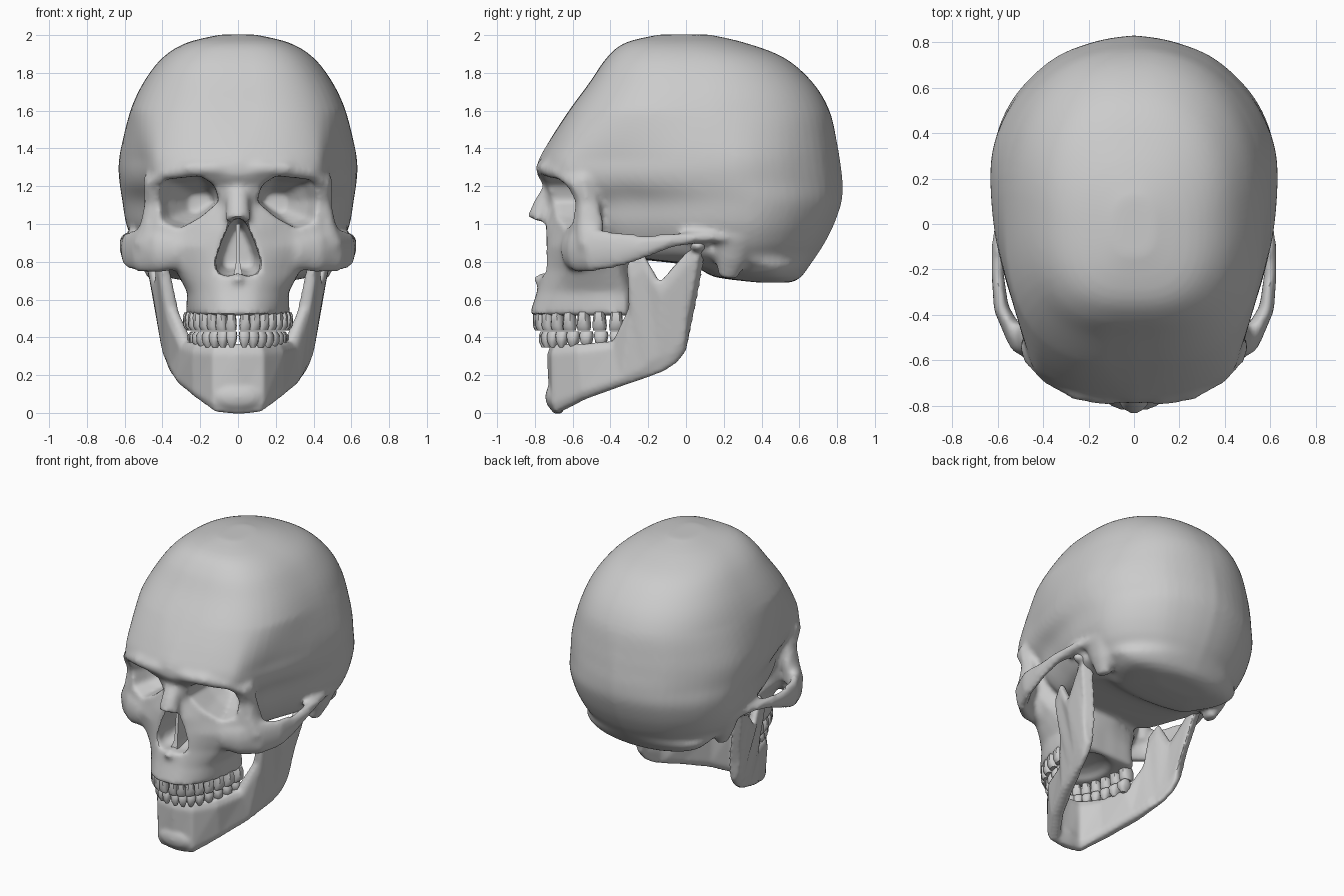
import bpy, bmesh, math
from mathutils import Vector, Matrix

if "Cube" in bpy.data.objects:
    bpy.data.objects.remove(bpy.data.objects["Cube"])


def spline(rows, n=5):
    """Catmull-Rom refinement of a list of equal-length tuples."""
    out = []
    for i in range(len(rows) - 1):
        a, b, c, d = (rows[max(i - 1, 0)], rows[i], rows[i + 1], rows[min(i + 2, len(rows) - 1)])
        for t in (k / n for k in range(n)):
            out.append(tuple(.5 * (2 * q + (r - p) * t + (2 * p - 5 * q + 4 * r - s) * t * t
                                   + (3 * q - p - 3 * r + s) * t ** 3)
                             for p, q, r, s in zip(a, b, c, d)))
    return out + [tuple(rows[-1])]


def loft(bm, rings):
    """Closed skin over a list of equal-sized point rings."""
    vs = [[bm.verts.new(p) for p in r] for r in rings]
    n = len(vs[0])
    for a, b in zip(vs, vs[1:]):
        for i in range(n):
            j = (i + 1) % n
            bm.faces.new((a[i], a[j], b[j], b[i]))
    bm.faces.new(vs[0])
    bm.faces.new(vs[-1][::-1])


def blob(bm, loc, size):
    m = Matrix.Translation(loc) @ Matrix.Diagonal((*size, 1))
    bmesh.ops.create_icosphere(bm, subdivisions=3, radius=1, matrix=m)


def tube(bm, pts, ref, s=1):
    """Elliptical sweep; pts are (x, y, z, side radius, up radius)."""
    P = [Vector((p[0] * s, p[1], p[2])) for p in pts]
    rings = []
    for i, p in enumerate(P):
        d = (P[min(i + 1, len(P) - 1)] - P[max(i - 1, 0)]).normalized()
        side = d.cross(Vector(ref)).normalized()
        up = side.cross(d)
        rings.append([p + side * pts[i][3] * math.cos(a) + up * pts[i][4] * math.sin(a)
                      for a in (k * math.tau / 12 for k in range(12))])
    loft(bm, rings)


def mirror_ring(half, z):
    """Half outline (x, y) from front to back -> full ring."""
    return [(x, y, z) for x, y in half] + [(-x, y, z) for x, y in half[-2:0:-1]]


def make(name, bm):
    bmesh.ops.recalc_face_normals(bm, faces=bm.faces[:])
    me = bpy.data.meshes.new(name)
    bm.to_mesh(me)
    bm.free()
    ob = bpy.data.objects.new(name, me)
    bpy.context.collection.objects.link(ob)
    return ob


def finish(ob, angle=40):
    bpy.ops.object.select_all(action='DESELECT')
    ob.select_set(True)
    bpy.context.view_layer.objects.active = ob
    bpy.ops.object.convert(target='MESH')
    bpy.ops.object.shade_smooth_by_angle(angle=math.radians(angle))


def fuse(ob, voxel, cutter=None, smooth=4):
    """Merge overlapping volumes, carve the cutter, soften."""
    def remesh():
        m = ob.modifiers.new("fuse", 'REMESH')
        m.mode, m.voxel_size = 'VOXEL', voxel
    remesh()
    if cutter:
        b = ob.modifiers.new("carve", 'BOOLEAN')
        b.operation, b.solver, b.object = 'DIFFERENCE', 'EXACT', cutter
        remesh()
    s = ob.modifiers.new("soften", 'SMOOTH')
    s.factor, s.iterations = 0.5, smooth
    finish(ob)
    if cutter:
        bpy.data.objects.remove(cutter)


# Braincase: horizontal slices (z, front y, back y, half width), fuller forehead towards the top
skull = bmesh.new()
slices = [(2.003, -.14, .12, .09), (1.96, -.32, .31, .27), (1.88, -.42, .52, .40),
          (1.75, -.51, .67, .50), (1.6, -.62, .76, .57), (1.43, -.73, .80, .615),
          (1.31, -.79, .82, .63), (1.22, -.76, .83, .625), (1.12, -.58, .825, .61),
          (1.0, -.53, .785, .59), (.9, -.46, .735, .55), (.83, -.36, .69, .50),
          (.78, .02, .655, .46), (.72, .15, .61, .38), (.69, .38, .56, .2)]
egg = spline([(0, 0), (.012, .24), (.03, .43), (.065, .62), (.11, .72), (.24, .82), (.37, .92),
              (.5, .985), (.66, 1), (.77, .92), (.86, .77), (.94, .54), (.985, .25), (1, 0)], 3)
rings = []
for z, yf, yb, w in spline(slices):
    k = min(max((z - 1.34) / .26, 0), 1)
    half = []
    for u, f in egg:
        p = 2.8 if u < .5 else 2.25
        full = max(1 - abs(1 - 2 * u) ** p, 0) ** (1 / p)
        half.append(((f + (full - f) * k) * w, yf + u * (yb - yf)))
    rings.append(mirror_ring(half, z))
loft(skull, rings)

# Face and upper jaw: half outlines per height
face = {
    .515: [(0, -.83), (.1, -.81), (.2, -.70), (.26, -.52), (.265, -.32), (.12, -.29)],
    .64: [(0, -.79), (.1, -.775), (.21, -.68), (.265, -.54), (.25, -.32), (.12, -.29)],
    .76: [(0, -.77), (.12, -.745), (.24, -.67), (.33, -.58), (.30, -.36), (.12, -.3)],
    .88: [(0, -.75), (.13, -.735), (.28, -.67), (.45, -.58), (.36, -.42), (.12, -.3)],
    .97: [(0, -.76), (.12, -.73), (.28, -.65), (.48, -.57), (.40, -.44), (.12, -.3)],
    1.1: [(0, -.75), (.1, -.70), (.28, -.64), (.485, -.55), (.44, -.45), (.12, -.3)],
    1.25: [(0, -.76), (.1, -.75), (.28, -.73), (.485, -.59), (.45, -.48), (.12, -.3)]}
loft(skull, [mirror_ring(spline(h + [(0, -.29)], 3), z) for z, h in face.items()])

# Nasal bones and nasal spine
tube(skull, [(0, -.70, 1.25, .075, .06), (0, -.705, 1.18, .065, .055),
             (0, -.755, 1.09, .065, .06), (0, -.785, 1.015, .07, .06)], (0, 1, 0))
blob(skull, (0, -.775, .705), (.03, .035, .025))

for s in (1, -1):
    # Brow ridge
    tube(skull, [(-.01, -.745, 1.285, .035, .035), (.12, -.76, 1.295, .04, .04),
                 (.25, -.74, 1.295, .038, .038), (.38, -.67, 1.27, .035, .035),
                 (.455, -.58, 1.21, .04, .035), (.46, -.52, 1.1, .03, .05)], (0, 0, 1), s)
    # Cheekbone and cheek arch
    tube(skull, [(.30, -.60, .86, .07, .10), (.42, -.57, .86, .06, .12),
                 (.52, -.50, .86, .045, .118), (.585, -.37, .865, .034, .10),
                 (.60, -.22, .88, .028, .064), (.595, -.08, .912, .032, .038),
                 (.56, .06, .93, .05, .032), (.53, .22, .93, .05, .03)], (0, 0, 1), s)
    # Outer eye rim post
    tube(skull, [(.49, -.51, .88, .07, .07), (.475, -.505, 1.0, .042, .075),
                 (.462, -.52, 1.12, .03, .055), (.46, -.545, 1.24, .035, .055)], (0, 1, 0), s)
    # Mastoid behind the ear
    tube(skull, [(.50, .26, .95, .08, .12), (.47, .24, .82, .06, .09),
                 (.44, .22, .715, .035, .05)], (0, 1, 0), s)

# Carved openings: eye sockets, nose, palate, ear canals
cut = bmesh.new()
orbit = [(.10, 1.12), (.125, 1.205), (.20, 1.255), (.39, 1.235), (.435, 1.13),
         (.415, 1.01), (.31, .975), (.20, 1.035)]
for s in (1, -1):
    loft(cut, [[(s * (.27 + (x - .27) * k + dx), y, 1.11 + (z - 1.11) * k) for x, z in orbit]
               for y, k, dx in ((-1, 1, 0), (-.62, 1, 0), (-.5, .82, -.03), (-.36, .4, -.07))])
    blob(cut, (s * .56, .135, .875), (.07, .03, .035))
nose = [(0, 1.035), (.04, 1.01), (.085, .91), (.118, .81), (.11, .745), (.06, .72), (0, .74)]
nose += [(-x, z) for x, z in nose[-2:0:-1]]
loft(cut, [[(x * k, y, .86 + (z - .86) * k) for x, z in nose]
           for y, k in ((-1, 1), (-.68, 1), (-.52, .7))])
blob(cut, (0, -.51, .50), (.17, .2, .07))
fuse(make("skull", skull), .016, make("openings_cutter", cut), 5)

# Nasal septum
sep = bmesh.new()
loft(sep, [[(x, y, z) for x, y in ((-t, -.5), (t, -.5), (t, yf), (-t, yf))]
           for z, t, yf in ((.71, .03, -.73), (.78, .012, -.70), (1.0, .01, -.68))])
finish(make("nasal_septum", sep))

# Lower jaw: stations along one side (bottom point, top point, half thickness)
jaw = bmesh.new()
st = [((0, -.68, -.005), (0, -.695, .365), .043), ((.11, -.675, .005), (.11, -.68, .365), .043),
      ((.20, -.53, .075), (.205, -.56, .365), .043), ((.29, -.32, .15), (.265, -.38, .38), .042),
      ((.32, -.2, .19), (.345, -.30, .56), .038), ((.335, -.16, .205), (.39, -.31, .79), .034),
      ((.345, -.12, .22), (.41, -.235, .86), .034),
      ((.36, -.05, .265), (.43, -.14, .69), .032), ((.37, 0, .33), (.465, .02, .87), .035),
      ((.38, .02, .46), (.48, .10, .90), .04)]
st = [((-b[0], *b[1:]), (-t[0], *t[1:]), h) for b, t, h in st[:0:-1]] + st
section = [(0, -.55), (0, .55), (.12, 1), (.85, 1), (1, .5), (1, -.5), (.85, -1), (.12, -1)]
rings = []
for i, (b, t, h) in enumerate(st):
    d = Vector(st[min(i + 1, len(st) - 1)][0]) - Vector(st[max(i - 1, 0)][0])
    n = Vector((d.y, -d.x, 0)).normalized()
    rings.append([Vector(b).lerp(Vector(t), u) + n * v * h for u, v in section])
loft(jaw, rings)
blob(jaw, (0, -.69, .085), (.14, .055, .075))
for s in (1, -1):
    blob(jaw, (s * .485, .065, .885), (.075, .045, .035))
fuse(make("lower_jaw", jaw), .012, smooth=8)

# Teeth: eight per side, profile rings (z, width scale, depth scale)
upper = [(.535, .75, .8), (.51, .85, 1), (.46, 1, .95), (.435, .9, .55)]
lower = [(.345, .35, .4), (.375, .8, .9), (.41, 1, .9), (.43, .9, .55)]
for name, prof, rx, ry in (("upper_teeth", upper, .245, .455), ("lower_teeth", lower, .225, .425)):
    bm = bmesh.new()
    for s in (1, -1):
        for i in range(8):
            a = .105 + .197 * i
            c = Vector((s * rx * math.sin(a) ** .85, -.33 - ry * math.cos(a), 0))
            out = Vector((s * math.sin(a) * ry, -math.cos(a) * rx, 0)).normalized()
            side = Vector((-out.y, out.x, 0))
            w, dep = .028 + .0013 * i, .026 + .003 * i
            loft(bm, [[c + Vector((0, 0, z)) + side * w * kw * u + out * dep * kd * v
                       for u, v in ((1, .5), (.6, 1), (-.6, 1), (-1, .5),
                                    (-1, -.5), (-.6, -1), (.6, -1), (1, -.5))]
                      for z, kw, kd in prof])
    finish(make(name, bm), 50)
